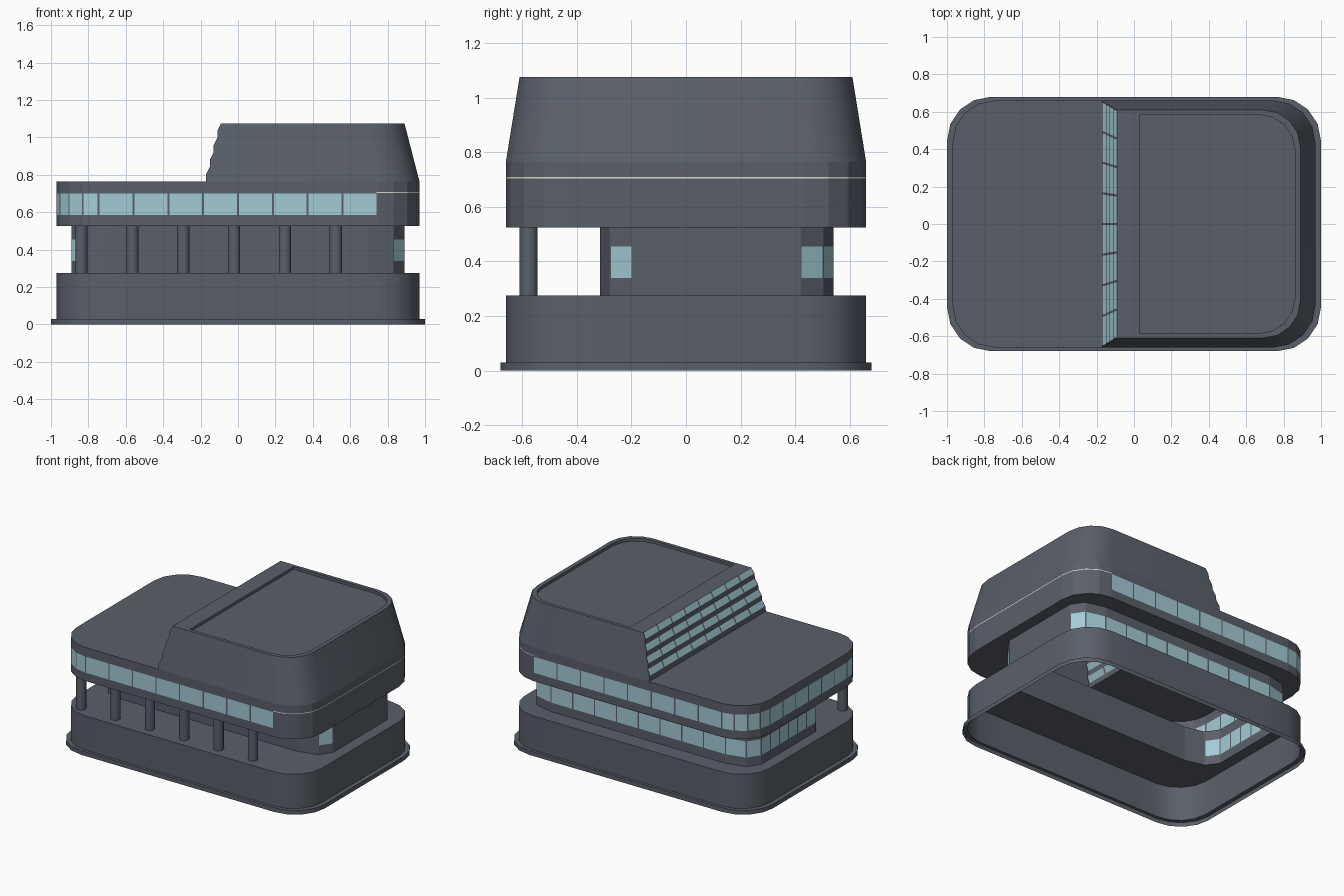
import bpy, bmesh, math

if "Cube" in bpy.data.objects:
    bpy.data.objects.remove(bpy.data.objects["Cube"])


def material(name, r, g, b):
    m = bpy.data.materials.new(name)
    m.diffuse_color = (r, g, b, 1)
    m.use_nodes = True
    m.node_tree.nodes["Principled BSDF"].inputs["Base Color"].default_value = m.diffuse_color
    return m


MATS = [material("slate_grey", 0.102, 0.117, 0.144),
        material("pale_blue_glass", 0.37, 0.60, 0.67),
        material("off_white", 0.75, 0.75, 0.70)]
WALL, GLASS, TRIM = 0, 1, 2


def finish(name, bm, smooth=True):
    me = bpy.data.meshes.new(name)
    bm.to_mesh(me)
    bm.free()
    ob = bpy.data.objects.new(name, me)
    bpy.context.collection.objects.link(ob)
    for m in MATS:
        me.materials.append(m)
    if smooth:
        bpy.ops.object.select_all(action='DESELECT')
        ob.select_set(True)
        bpy.context.view_layer.objects.active = ob
        bpy.ops.object.shade_smooth_by_angle(angle=math.radians(46 if name == "recessed_floor" else 30))
    return ob


def outline(x0, x1, y0, y1, rx, ry, n=4, nx=1, ny=1):
    """Rounded rectangle, counter-clockwise; straight sides split in nx / ny."""
    pts = []
    centres = [(x1 - rx, y0 + ry), (x1 - rx, y1 - ry), (x0 + rx, y1 - ry), (x0 + rx, y0 + ry)]
    for q, (cx, cy) in enumerate(centres):
        arc = []
        for i in range(n + 1):
            a = math.radians(-90 + 90 * q + 90 * i / n)
            arc.append((cx + rx * math.cos(a), cy + ry * math.sin(a)))
        if pts:
            pts += split(pts[-1], arc[0], ny if q % 2 else nx)
        pts += arc
    pts += split(pts[-1], pts[0], nx)
    return pts


def split(a, b, n):
    return [(a[0] + (b[0] - a[0]) * i / n, a[1] + (b[1] - a[1]) * i / n) for i in range(1, n)]


def add_mullions(pts, half=0.005):
    """Insert a point either side of each corner, leaving panes between."""
    out = []
    for i, a in enumerate(pts):
        b = pts[(i + 1) % len(pts)]
        f = half / math.dist(a, b)
        mix = lambda t: (a[0] + (b[0] - a[0]) * t, a[1] + (b[1] - a[1]) * t)
        out += [a, mix(f), mix(1 - f)]
    return out


def loft(bm, levels, closed=True, rule=None):
    """Skin between rings of 3D points; rule(column, row, x, y) gives the colour."""
    rows = [[bm.verts.new(p) for p in lv] for lv in levels]
    n = len(rows[0])
    for r in range(len(rows) - 1):
        for c in range(n if closed else n - 1):
            d = (c + 1) % n
            f = bm.faces.new((rows[r][c], rows[r][d], rows[r + 1][d], rows[r + 1][c]))
            if rule:
                mid = f.calc_center_median()
                f.material_index = rule(c, r, mid.x, mid.y)


def flat(bm, z, up, *loops):
    """Fill between loops at one height."""
    edges = []
    for lp in loops:
        vs = [bm.verts.new((x, y, z)) for x, y in lp]
        edges += [bm.edges.new((vs[i], vs[i - 1])) for i in range(len(vs))]
    res = bmesh.ops.triangle_fill(bm, edges=edges, use_beauty=True)
    for f in res["geom"]:
        if isinstance(f, bmesh.types.BMFace):
            f.normal_update()
            if f.normal.z * up < 0:
                f.normal_flip()


def at(pts, z):
    return [(x, y, z) for x, y in pts]


plinth = outline(-1, 1, -.68, .68, .235, .235)
body = outline(-.97, .97, -.66, .66, .225, .225, nx=8, ny=6)
recess = outline(-.89, .89, -.315, .54, .2, .12, n=2, nx=8, ny=6)

# Plinth lip and podium, hollow underneath
bm = bmesh.new()
loft(bm, [at(plinth, 0), at(plinth, .03)])
flat(bm, .03, 1, plinth, body)
finish("plinth", bm)

bm = bmesh.new()
loft(bm, [at(body, .03), at(body, .275)])
flat(bm, .275, 1, body, recess)
finish("podium", bm)

# Recessed floor: glass on the back, left and corners
bm = bmesh.new()
loft(bm, [at(add_mullions(recess), z) for z in (.275, .34, .455, .525)],
     rule=lambda c, r, x, y: GLASS if r == 1 and c % 3 == 1 and y > -.28 and x < .88 else WALL)
finish("recessed_floor", bm)

# Front columns
for i in range(6):
    bm = bmesh.new()
    bmesh.ops.create_cone(bm, cap_ends=True, segments=20, radius1=.033, radius2=.033, depth=.25)
    bmesh.ops.translate(bm, verts=bm.verts, vec=(-.837 + .272 * i, -.577, .4))
    finish(f"column_{i + 1}", bm)


# Upper floor with window band, thin pale seam and low roof
def upper_rule(c, r, x, y):
    if r == 1 and c % 3 == 1 and x < .74:
        return GLASS
    return TRIM if r == 3 and x > .73 else WALL


bm = bmesh.new()
loft(bm, [at(add_mullions(body), z) for z in (.525, .585, .70, .704, .709, .765)], rule=upper_rule)
flat(bm, .525, -1, body, recess)
finish("upper_floor", bm)

bm = bmesh.new()
STEP_X, STEP_Z = -.17, .765
flat(bm, STEP_Z, 1, [(STEP_X, .66)] + [p for p in body if p[0] < STEP_X] + [(STEP_X, -.66)])
finish("low_roof", bm)

# Tower: leaning walls whose left edge follows the stepped glazing
H = .31
profile = [(STEP_X, STEP_Z)]
for i in range(4):
    x, z = profile[-1]
    profile += [(x, z + H / 8), (x + .02, z + H / 4)]


def tower_ring(xl, xr, yh, r):
    right = [p for p in outline(-xr, xr, -yh, yh, r, r) if p[0] > 0]
    return [(xl, -yh)] + right + [(xl, yh)]


bm = bmesh.new()
rings = []
for x, z in profile:
    t = (z - STEP_Z) / H
    rings.append((tower_ring(x, .97 - .08 * t, .66 - .05 * t, .225 - .025 * t), z))
loft(bm, [at(p, z) for p, z in rings], closed=False)
finish("tower_walls", bm)

# Stepped glazing: upright spandrels and sloped panes
bm = bmesh.new()
levels = []
for x, z in profile:
    yh = .66 - .05 * (z - STEP_Z) / H
    ys = []
    for i in range(8):
        a = yh - 2 * yh * i / 8
        ys += [a, a - .006, a - yh / 4 + .006]
    levels.append([(x, y, z) for y in ys + [-yh]])
loft(bm, levels, closed=False,
     rule=lambda c, r, x, y: GLASS if r % 2 and c % 3 == 1 else WALL)
finish("stepped_glazing", bm, smooth=False)

# Tower roof with sunken panel
top = STEP_Z + H
panel = tower_ring(.03, .86, .585, .19)
bm = bmesh.new()
flat(bm, top, 1, rings[-1][0], panel)
loft(bm, [at(panel, top), at(panel, top - .02)])
bmesh.ops.reverse_faces(bm, faces=[f for f in bm.faces if len(f.verts) == 4])
for f in bm.faces:
    f.normal_update()
flat(bm, top - .02, 1, panel)
finish("tower_roof", bm)
